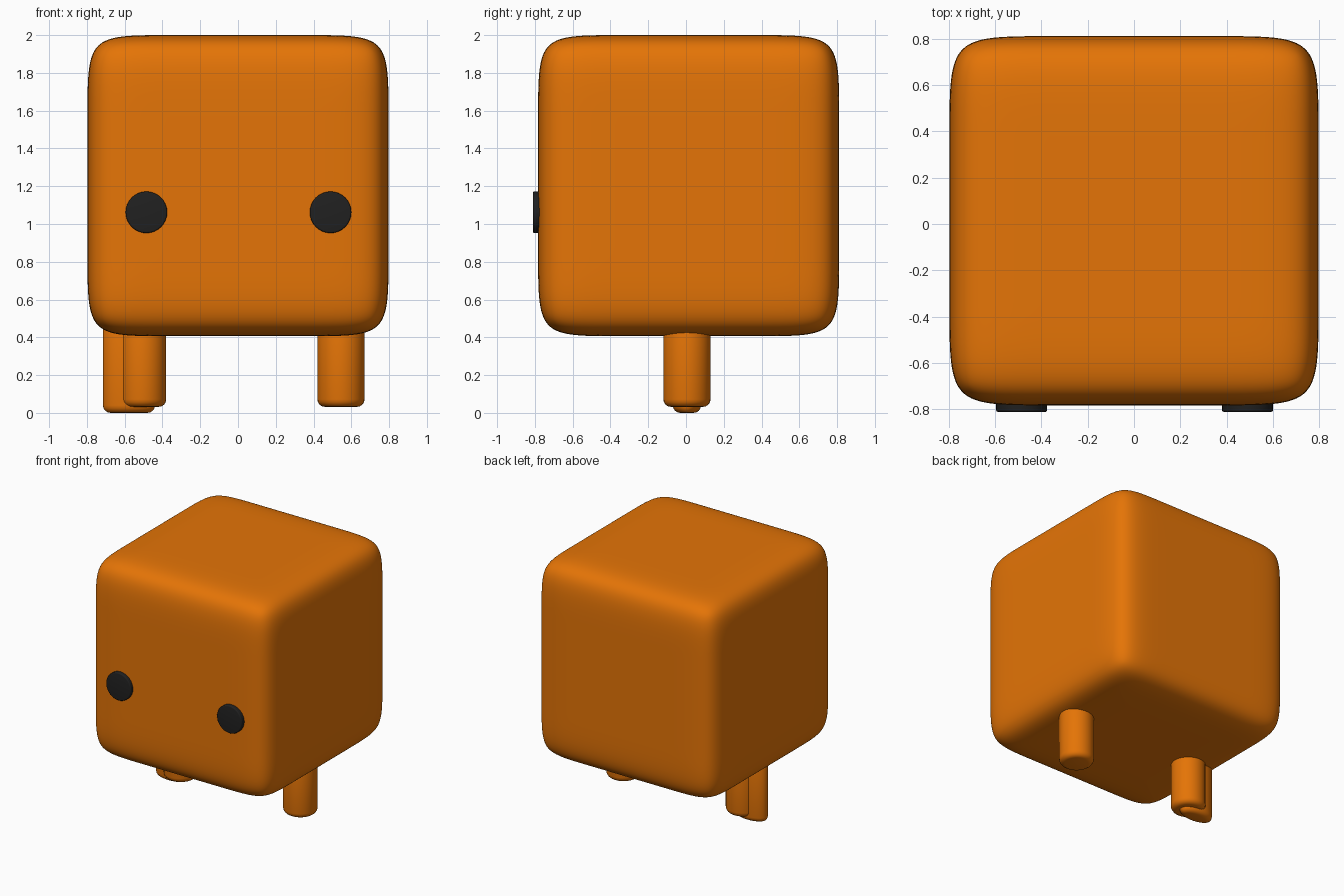
import bpy
import bmesh
import math

cube = bpy.data.objects.get("Cube")
if cube:
    bpy.data.objects.remove(cube, do_unlink=True)


def make_material(name, rgb, roughness):
    mat = bpy.data.materials.new(name)
    mat.use_nodes = True
    colour = (*rgb, 1.0)
    mat.diffuse_color = colour
    shader = mat.node_tree.nodes["Principled BSDF"]
    shader.inputs["Base Color"].default_value = colour
    shader.inputs["Roughness"].default_value = roughness
    return mat


orange = make_material("orange", (0.78, 0.175, 0.002), 0.6)
black = make_material("soft_black", (0.015, 0.015, 0.015), 0.5)


def finish(name, material, bevel=0):
    """Name the active object, round its sharp edges and shade it smooth."""
    obj = bpy.context.object
    obj.name = name
    obj.data.materials.append(material)
    bpy.ops.object.transform_apply(location=False, rotation=True, scale=True)
    if bevel:
        mod = obj.modifiers.new("rounding", 'BEVEL')
        mod.width = bevel
        mod.segments = 4
        mod.limit_method = 'ANGLE'
        mod.angle_limit = math.radians(50)
        bpy.ops.object.modifier_apply(modifier=mod.name)
    bpy.ops.object.shade_smooth_by_angle(angle=math.radians(40))


# Body: subdivided cube with support loops close to its edges
HALF, LOOP = 0.797, 0.457
bpy.ops.mesh.primitive_cube_add(size=2 * HALF, location=(0, 0.014, 1.203))
body = bpy.context.object
bm = bmesh.new()
bm.from_mesh(body.data)
bmesh.ops.subdivide_edges(bm, edges=bm.edges[:], cuts=2, use_grid_fill=True)
for vert in bm.verts:
    for axis in range(3):
        if abs(vert.co[axis]) < HALF / 2:
            vert.co[axis] = math.copysign(LOOP, vert.co[axis])
bm.to_mesh(body.data)
bm.free()
smooth = body.modifiers.new("subdivision", 'SUBSURF')
smooth.levels = smooth.render_levels = 4
bpy.ops.object.modifier_apply(modifier=smooth.name)
finish("body", orange)


def leg(name, x, rx, ry, bottom, top=0.5):
    bpy.ops.mesh.primitive_cylinder_add(
        vertices=32, radius=1, depth=1, location=(x, 0.005, (bottom + top) / 2))
    bpy.context.object.scale = (rx, ry, top - bottom)
    finish(name, orange, bevel=0.04)


# Legs: one round leg each side, with a flattened one through the right leg
leg("left_leg", 0.545, 0.125, 0.125, 0.032)
leg("right_leg", -0.505, 0.125, 0.125, 0.032)
leg("right_flat_leg", -0.577, 0.138, 0.075, 0.0)

# Eyes: short discs set into the front
for name, x in (("left_eye", 0.49), ("right_eye", -0.485)):
    bpy.ops.mesh.primitive_cylinder_add(
        vertices=32, radius=0.11, depth=0.1,
        location=(x, -0.761, 1.062), rotation=(math.pi / 2, 0, 0))
    finish(name, black, bevel=0.008)
